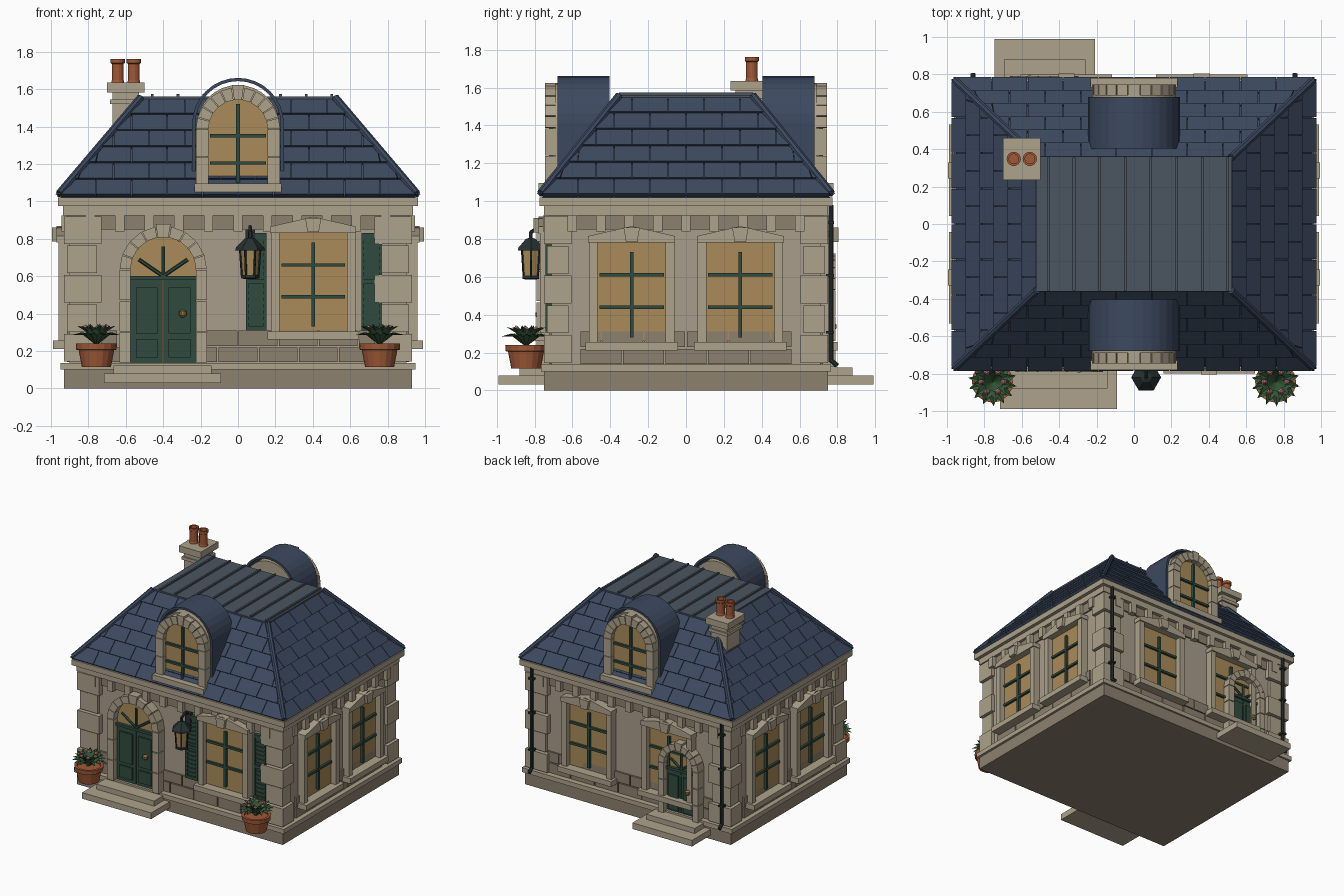
import bpy, bmesh
from math import sin, cos, pi
from mathutils import Vector, Matrix

if "Cube" in bpy.data.objects:
    bpy.data.objects.remove(bpy.data.objects["Cube"])

def mat(name, *c):
    m = bpy.data.materials.new(name)
    m.diffuse_color = (*c, 1)
    m.use_nodes = True
    m.node_tree.nodes["Principled BSDF"].inputs["Base Color"].default_value = m.diffuse_color
    return m
WALL = mat("plaster", .40, .34, .26)
STONE = mat("stone", .42, .36, .26)
DARK = mat("dark_stone", .27, .22, .16)
SLATE = mat("slate", .045, .066, .115)
METAL = mat("roof_metal", .07, .09, .12)
GREEN = mat("green_paint", .03, .07, .05)
GLASS = mat("lit_glass", .40, .26, .10)
CLAY = mat("terracotta", .35, .10, .04)
BRASS = mat("brass", .35, .2, .05)
IRON = mat("iron", .02, .03, .03)
LEAF = mat("leaf", .035, .10, .04)
PINK = mat("petal", .55, .2, .2)

# ---- geometry helpers: each returns (verts, faces) ----
def prism(pts, y0, y1):
    n = len(pts)
    v = [(x, y0, z) for x, z in pts] + [(x, y1, z) for x, z in pts]
    f = [tuple(range(n)), tuple(range(2*n-1, n-1, -1))]
    return v, f + [(i, (i+1) % n, n+(i+1) % n, n+i) for i in range(n)]

def box(x0, x1, y0, y1, z0, z1):
    return prism([(x0, z0), (x1, z0), (x1, z1), (x0, z1)], y0, y1)

def lathe(prof, n, c=(0, 0, 0), rot=0):
    v = [(c[0]+r*cos(rot+2*pi*i/n), c[1]+r*sin(rot+2*pi*i/n), c[2]+z) for r, z in prof for i in range(n)]
    f = [(k*n+i, k*n+(i+1) % n, (k+1)*n+(i+1) % n, (k+1)*n+i) for k in range(len(prof)-1) for i in range(n)]
    return v, f + [tuple(range(n)), tuple(range((len(prof)-1)*n, len(prof)*n))]

def rod(p, q, r, n=6):
    p, q = Vector(p), Vector(q)
    R = (q-p).to_track_quat('Z', 'Y')
    v, f = lathe([(r, 0), (r, (q-p).length)], n, rot=pi/n)
    return [p + R @ Vector(a) for a in v], f

def arch(cx, zb, zs, r, n=16):
    return [(cx+r, zb)] + [(cx+r*cos(pi*i/n), zs+r*sin(pi*i/n)) for i in range(n+1)] + [(cx-r, zb)]

def voussoirs(cx, zs, r0, r1, y0, y1, n=9):
    out = []
    for i in range(n):
        a, b = pi*i/n+.012, pi*(i+1)/n-.012
        R = r1 + (.015 if i == n//2 else 0)
        out.append(prism([(cx+r*cos(t), zs+r*sin(t)) for r, t in ((r0, a), (R, a), (R, b), (r0, b))], y0, y1))
    return out

def solid(name, m, parts, M=Matrix()):
    me = bpy.data.meshes.new(name)
    bm = bmesh.new()
    for v, f in parts:
        vs = [bm.verts.new(M @ Vector(p)) for p in v]
        for q in f:
            bm.faces.new([vs[i] for i in q])
    bmesh.ops.recalc_face_normals(bm, faces=bm.faces)
    bm.to_mesh(me)
    bm.free()
    me.materials.append(m)
    o = bpy.data.objects.new(name, me)
    bpy.context.collection.objects.link(o)
    return o

# ---- facade frames: local y = 0 is the wall plane, outward is -y ----
WX, WY = .90, .71
def side(a, d):
    return Matrix.Rotation(a, 4, 'Z') @ Matrix.Translation((0, -d, 0))
FRONT, BACK, RIGHT, LEFT = side(0, WY), side(pi, WY), side(pi/2, WX), side(-pi/2, WX)

# ---- base, walls, cornice ----
solid("plinth", DARK, [box(-.93, .93, -.75, .75, 0, .10)])
solid("plinth_cap", STONE, [box(-.95, .95, -.765, .765, .10, .137)])
solid("walls", WALL, [box(-WX, WX, -WY, WY, .13, .98)])
solid("frieze", DARK, [box(-.912, .912, -.722, .722, .85, .925)])
solid("architrave", STONE, [box(-.935, .935, -.75, .75, .925, .975)])
solid("cornice", STONE, [box(-.963, .963, -.775, .775, .975, 1.02)])
q = []
for i in range(5):
    z, k = .14+i*.157, i % 2
    lx, ly, p = (.16, .115, .015) if k else (.20, .145, .03)
    for sx in (-1, 1):
        for sy in (-1, 1):
            q.append(box(sx*(WX+p-lx), sx*(WX+p), sy*(WY+p+.01-ly), sy*(WY+p+.01), z+.005, z+.152))
solid("corner_quoins", STONE, q)

def window(name, x, dz, M):
    z = lambda a: a+dz
    solid(name+"_glass", GLASS, [box(x-.185, x+.185, -.015, .01, z(.31), z(.84))], M)
    solid(name+"_frame", STONE, [box(x+s*.18, x+s*.225, -.06, .01, z(.30), z(.84)) for s in (-1, 1)] +
          [box(x-.245, x+.245, -.09, .01, z(.262), z(.305)),
           prism([(x-.23, z(.83)), (x+.23, z(.83)), (x+.23, z(.865)), (x, z(.918)), (x-.23, z(.865))], -.07, .01),
           prism([(x-.03, z(.835)), (x+.03, z(.835)), (x+.043, z(.91)), (x-.043, z(.91))], -.095, .01)], M)
    solid(name+"_muntins", GREEN, [box(x-.01, x+.01, -.035, 0, z(.33), z(.78))] +
          [box(x-.17, x+.17, -.033, 0, z(h)-.009, z(h)+.009) for h in (.49, .66)], M)

def door(name, x, r, zb, zs, w, M):
    zt, d = zs-.035, .035
    solid(name+"_fanlight", GLASS, [prism(arch(x, zb, zs, r), -d+.01, .01)], M)
    leaves, c = [box(x-r, x+r, -d-.015, 0, zt-.02, zt)], r*.5
    for s in (-1, 1):
        leaves.append(box(x+s*.003, x+s*r, -d, 0, zb, zt-.01))
        leaves += [box(x+s*c-r*.33, x+s*c+r*.33, -d-.012, 0, a, b) for a, b in
                   ((zb+.03, zb+(zt-zb)*.28), (zb+(zt-zb)*.34, zt-.06))]
    leaves += [rod((x, -d, zt), (x+r*.9*cos(t), -d, zt+r*.9*sin(t)), .01) for t in (.6, pi/2, pi-.6)]
    solid(name+"_leaves", GREEN, leaves, M)
    h = (zs-zb)/3
    solid(name+"_surround", STONE, voussoirs(x, zs, r, r+w, -.08, .01) +
          [box(x+s*r, x+s*(r+w), -.08, .01, zb+i*h+.003, zb+i*h+h-.003) for s in (-1, 1) for i in range(3)], M)
    solid(name+"_knob", BRASS, [lathe([(.008, -.02), (.02, -.01), (.02, .01), (.008, .02)], 10,
                                      (x+r*.6, -d-.03, zb+(zs-zb)*.53))], M)

# ---- facades: brackets and base courses ----
for nm, M, hw, n, skip in (("front", FRONT, WX, 11, (-.63, -.17)), ("back", BACK, WX, 11, (.30, .66)),
                           ("right", RIGHT, WY, 9, (9, 9)), ("left", LEFT, WY, 9, (9, 9))):
    step = 2*(hw-.11)/(n-1)
    solid(nm+"_brackets", STONE, [box(-hw+.11+i*step-.025, -hw+.11+i*step+.025, -.045, 0, .84, .925)
                                  for i in range(n)], M)
    blocks, nb = [], int((2*hw-.3)/.21)
    w = (2*hw-.3)/nb
    for row, (z0, z1) in enumerate(((.14, .22), (.228, .31))):
        for i in range(nb+row):
            a = max(-hw+.15, -hw+.15+(i-row/2)*w)
            b = min(hw-.15, -hw+.15+(i+1-row/2)*w)
            for u, v in ((a, min(b, skip[0])), (max(a, skip[1]), b)):
                if v-u > .02:
                    blocks.append(box(u+.004, v-.004, -.015, 0, z0, z1))
    solid(nm+"_base_blocks", DARK, blocks, M)

window("front_window", .402, 0, FRONT)
for nm, M, xs in (("right", RIGHT, .287), ("left", LEFT, .287), ("back", BACK, .362)):
    for s in (-1, 1):
        window(f"{nm}_window", s*xs, -.05, M)
door("front_door", -.40, .175, .135, .635, .058, FRONT)
door("back_door", .48, .13, .12, .53, .052, BACK)

# shutters
for x in (.097, .714):
    solid("shutter", GREEN, [box(x-.055, x+.055, -.02, 0, .31, .83)] +
          [box(x+s*.04, x+s*.055, -.032, 0, .31, .83) for s in (-1, 1)] +
          [box(x-.055, x+.055, -.032, 0, z-.012, z+.012) for z in (.322, .57, .818)] +
          [box(x-.04, x+.04, -.028, 0, .35+i*.034, .365+i*.034) for i in range(14) if i != 6], FRONT)

# steps
solid("front_steps", STONE, [box(-.717, -.092, -.99, -.70, .03, .08), box(-.665, -.142, -.88, -.70, .08, .122)])
solid("back_steps", STONE, [box(-.747, -.208, .70, .99, .03, .08), box(-.695, -.26, .70, .88, .08, .122)])

# downpipes
for x in (-.86, .86):
    solid("downpipe", IRON, [rod((x, .765, .15), (x, .765, .98), .014, 8), rod((x, .765, .16), (x, .80, .13), .014, 8)] +
          [box(x-.022, x+.022, .74, .783, z, z+.015) for z in (.3, .6, .88)])

# ---- roof ----
Z0, Z1, EX, EY, TX, TY = 1.03, 1.55, .965, .775, .52, .355
core = [(sx*x, sy*y, z) for x, y, z in ((EX-.01, EY-.01, 1.015), (TX-.01, TY-.01, Z1))
        for sx, sy in ((-1, -1), (1, -1), (1, 1), (-1, 1))]
solid("roof_core", SLATE, [(core, [(3, 2, 1, 0), (4, 5, 6, 7)] + [(i, (i+1) % 4, 4+(i+1) % 4, 4+i) for i in range(4)])])
for nm, a, a0, a1, d0, d1 in (("front", 0, EX, TX, EY, TY), ("right", pi/2, EY, TY, EX, TX),
                              ("back", pi, EX, TX, EY, TY), ("left", -pi/2, EY, TY, EX, TX)):
    nrm = Vector((0, -(Z1-Z0), d0-d1)).normalized()
    tiles, rows, w = [], 6, .19
    for i in range(rows):
        v0, v1 = i/rows, (i+1)/rows
        h0, h1 = a0+(a1-a0)*v0, a0+(a1-a0)*v1
        for k in range(-6, 7):
            u0, u1 = (k-.5*(i % 2))*w+.002, (k+1-.5*(i % 2))*w-.002
            cl = lambda u, h: max(-h, min(h, u))
            if cl(u1, h0)-cl(u0, h0) < .01:
                continue
            P = lambda u, h, v, o: Vector((cl(u, h), -(d0+(d1-d0)*v), Z0+(Z1-Z0)*v)) + nrm*o
            vs = [P(u0, h0, v0, -.01), P(u1, h0, v0, -.01), P(u1, h1, v1, -.01), P(u0, h1, v1, -.01),
                  P(u0, h0, v0, .014), P(u1, h0, v0, .014), P(u1, h1, v1, .002), P(u0, h1, v1, .002)]
            tiles.append((vs, [(3, 2, 1, 0), (4, 5, 6, 7), (0, 1, 5, 4), (1, 2, 6, 5), (2, 3, 7, 6), (3, 0, 4, 7)]))
    solid(nm+"_slates", SLATE, tiles, Matrix.Rotation(a, 4, 'Z'))
solid("hip_ridges", SLATE, [rod((sx*EX*.99, sy*EY*.99, Z0+.012), (sx*TX, sy*TY, Z1+.005), .021, 8)
                            for sx in (-1, 1) for sy in (-1, 1)])
solid("roof_deck", METAL, [box(-TX-.005, TX+.005, -TY-.005, TY+.005, 1.535, 1.56)])
solid("deck_seams", METAL, [box(-.465+i*.137, -.451+i*.137, -TY, TY, 1.555, 1.573) for i in range(8)])

# ---- dormers ----
for nm, a in (("front", 0), ("back", pi)):
    M = Matrix.Rotation(a, 4, 'Z')
    solid(nm+"_dormer_body", STONE, [prism(arch(0, 1.06, 1.40, .222), -.69, -.415)], M)
    solid(nm+"_dormer_roof", SLATE, [prism(arch(0, 1.10, 1.415, .245) + arch(0, 1.10, 1.415, .228)[::-1], -.68, -.405)], M)
    solid(nm+"_dormer_glass", GLASS, [prism(arch(0, 1.09, 1.385, .165), -.705, -.68)], M)
    solid(nm+"_dormer_surround", STONE, voussoirs(0, 1.385, .158, .225, -.745, -.68, 11) +
          [box(s*.158, s*.225, -.745, -.66, z, z+.142) for s in (-1, 1) for z in (1.095, 1.241)] +
          [box(-.232, .232, -.78, -.66, 1.05, 1.095)], M)
    solid(nm+"_dormer_muntins", GREEN, [box(-.01, .01, -.725, -.70, 1.10, 1.52)] +
          [box(-.15, .15, -.723, -.70, z-.009, z+.009) for z in (1.205, 1.35)], M)

# ---- chimney ----
solid("chimney", STONE, [box(-.672, -.528, .262, .432, 1.2, 1.585), box(-.685, -.515, .25, .445, 1.52, 1.545),
                         box(-.70, -.50, .235, .46, 1.583, 1.635)])
for x in (-.643, -.557):
    solid("chimney_pot", CLAY, [lathe([(.036, 1.63), (.031, 1.65), (.031, 1.735), (.038, 1.74), (.038, 1.762),
                                       (.026, 1.762), (.026, 1.70)], 14, (x, .348, 0))])

# ---- lantern ----
L = (.065, -.82, 0)
solid("lantern_glass", GLASS, [lathe([(.042, .605), (.052, .74)], 6, L)])
solid("lantern_metal", IRON, [lathe([(.03, .585), (.05, .59), (.05, .607)], 6, L),
      lathe([(.08, .738), (.075, .755), (.03, .80), (.012, .805), (.012, .84)], 6, L),
      rod((.065, -.82, .835), (.065, -.77, .865), .01), rod((.065, -.77, .865), (.065, -.70, .80), .01),
      box(.04, .09, -.745, -.70, .74, .85)] +
      [rod((.065+.044*cos(t), -.82+.044*sin(t), .6), (.065+.054*cos(t), -.82+.054*sin(t), .745), .006)
       for t in [i*pi/3 for i in range(6)]])

# ---- planters ----
for x in (-.757, .757):
    c = Vector((x, -.845, 0))
    solid("planter_pot", CLAY, [lathe([(.078, .115), (.095, .205), (.108, .207), (.11, .24), (.09, .24), (.088, .225)], 16, c)])
    leaves, petals = [], []
    for n, r, zm, zt in ((14, .13, .30, .285), (11, .105, .32, .335), (7, .06, .31, .345)):
        for i in range(n):
            t = 2*pi*i/n + r*9
            o, s = Vector((cos(t), sin(t), 0)), Vector((-sin(t), cos(t), 0))*.024
            up = lambda z: Vector((0, 0, z))
            leaves.append(([c+up(.23), c+o*r*.6+s+up(zm), c+o*r+up(zt), c+o*r*.6-s+up(zm), c+o*r*.55+up(zm-.015)],
                           [(0, 1, 4), (1, 2, 4), (2, 3, 4), (3, 0, 4)]))
    for i in range(6):
        t = i*pi/3
        petals.append(lathe([(.006, -.012), (.017, 0), (.006, .012)], 6, c+Vector((.06*cos(t), .06*sin(t), .325))))
    solid("planter_leaves", LEAF, leaves)
    solid("planter_flowers", PINK, petals)
